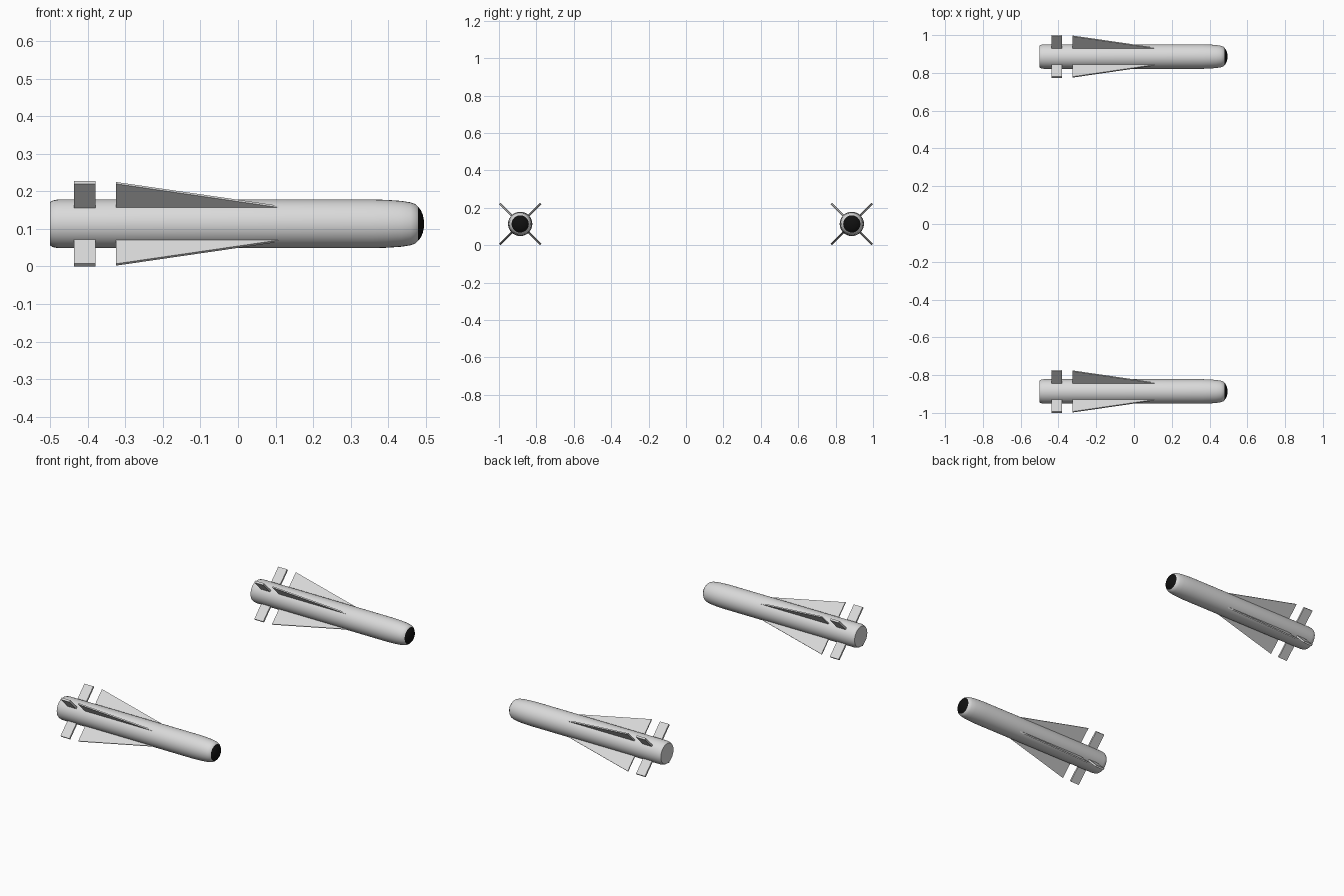
import bpy, bmesh, math
from mathutils import Matrix, Vector

if "Cube" in bpy.data.objects:
    bpy.data.objects.remove(bpy.data.objects["Cube"])

SIDES = 32
CZ = 0.1135          # axis height
CY = 0.8865          # sideways offset of each rocket


def material(name, rgb):
    m = bpy.data.materials.new(name)
    m.diffuse_color = (*rgb, 1)
    m.use_nodes = True
    m.node_tree.nodes["Principled BSDF"].inputs["Base Color"].default_value = m.diffuse_color
    return m


GREY = material("light_grey", (0.70, 0.70, 0.70))
BLACK = material("black", (0.005, 0.005, 0.005))


def finish(name, bm, mat, y, smooth=False):
    bmesh.ops.recalc_face_normals(bm, faces=bm.faces)
    me = bpy.data.meshes.new(name)
    bm.to_mesh(me)
    bm.free()
    me.materials.append(mat)
    ob = bpy.data.objects.new(name, me)
    ob.location = (0, y, CZ)
    bpy.context.collection.objects.link(ob)
    if smooth:
        bpy.ops.object.select_all(action='DESELECT')
        ob.select_set(True)
        bpy.context.view_layer.objects.active = ob
        bpy.ops.object.shade_smooth_by_angle(angle=math.radians(35))


def lathe(name, profile, mat, y):
    """Rings of (x, radius) around the x axis, capped at both ends."""
    bm = bmesh.new()
    rings = [[bm.verts.new((x, r * math.cos(a), r * math.sin(a)))
              for a in (2 * math.pi * i / SIDES for i in range(SIDES))]
             for x, r in profile]
    for a, b in zip(rings, rings[1:]):
        for i in range(SIDES):
            j = (i + 1) % SIDES
            bm.faces.new((a[i], a[j], b[j], b[i]))
    bm.faces.new(rings[0])
    bm.faces.new(rings[-1])
    finish(name, bm, mat, y, True)


def fins(name, outline, t, mat, y):
    """Four flat fins from an (x, radius) outline, in an X arrangement."""
    bm = bmesh.new()
    for k in range(4):
        rot = Matrix.Rotation(math.radians(45 + 90 * k), 4, 'X')
        lo, hi = [[bm.verts.new(rot @ Vector((x, s * t / 2, r))) for x, r in outline]
                  for s in (-1, 1)]
        bm.faces.new(lo)
        bm.faces.new(hi)
        n = len(outline)
        for i in range(n):
            j = (i + 1) % n
            bm.faces.new((lo[i], lo[j], hi[j], hi[i]))
    finish(name, bm, mat, y)


BODY = [(-0.50, 0.058), (-0.493, 0.062), (-0.478, 0.065), (0.36, 0.065), (0.40, 0.0635),
        (0.435, 0.061), (0.46, 0.057), (0.473, 0.052), (0.479, 0.046)]
NOSE = [(0.479, 0.046), (0.487, 0.036), (0.492, 0.024), (0.495, 0.010), (0.4955, 0.002)]
WING = [(-0.325, 0.055), (0.135, 0.055), (0.125, 0.0615), (-0.325, 0.154)]
TAIL = [(-0.437, 0.055), (-0.380, 0.055), (-0.380, 0.155), (-0.437, 0.155)]

# Mirrored pair of rockets
for side, y in (("right", -CY), ("left", CY)):
    lathe(side + "_body", BODY, GREY, y)
    lathe(side + "_nose_cap", NOSE, BLACK, y)
    fins(side + "_wing_fins", WING, 0.007, GREY, y)
    fins(side + "_tail_fins", TAIL, 0.011, GREY, y)
